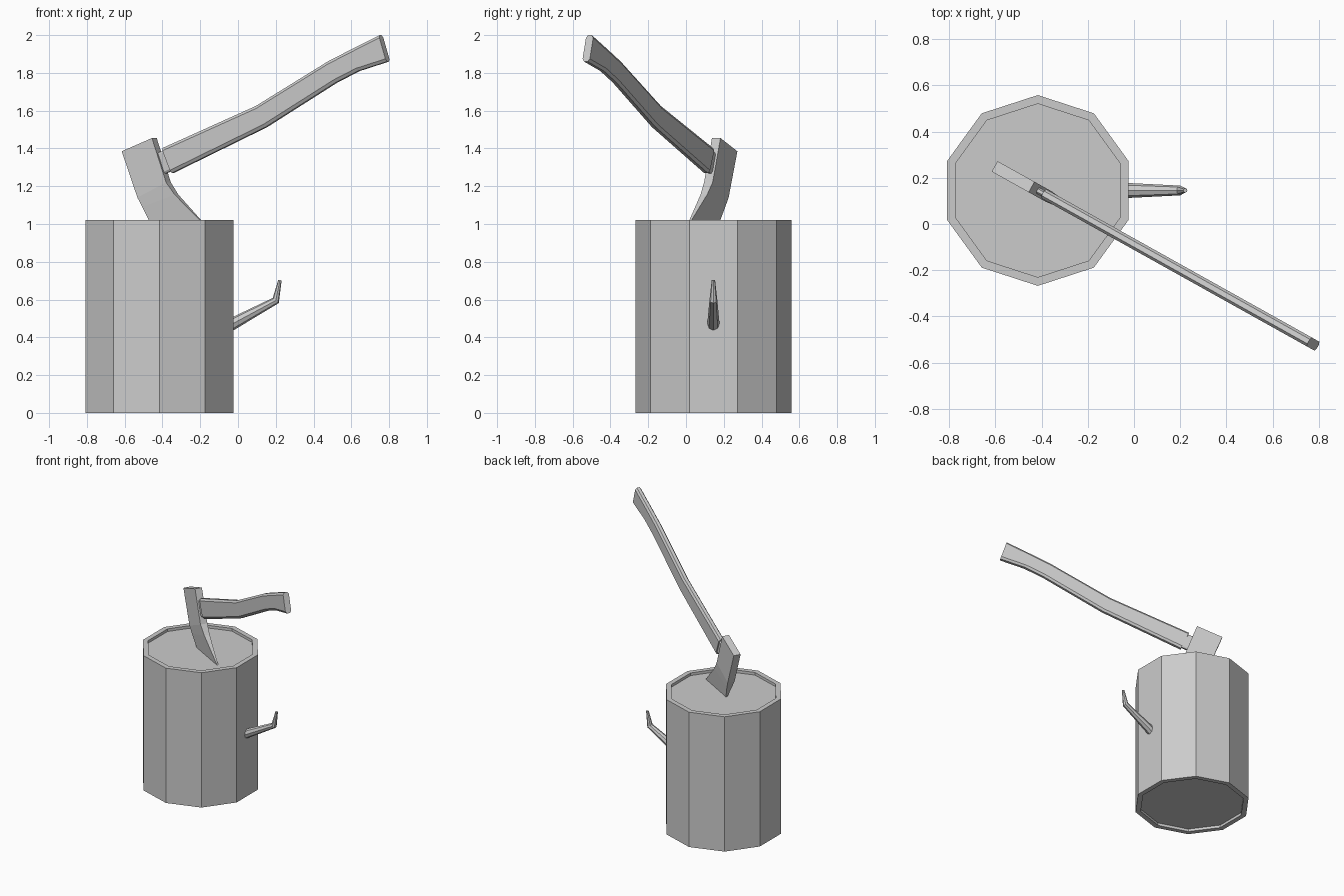
import bpy, bmesh, math
from mathutils import Vector

if "Cube" in bpy.data.objects:
    bpy.data.objects.remove(bpy.data.objects["Cube"])

CX, CY = -0.416, 0.145          # stump centre; the axe plane passes through it
U = Vector((0.873, -0.487, 0))  # axe direction seen from above
N = Vector((0.487, 0.873, 0))   # axe thickness direction


def loft(name, rings):
    """Skin a list of equal-length rings and cap both ends."""
    bm = bmesh.new()
    vs = [[bm.verts.new(p) for p in r] for r in rings]
    n = len(rings[0])
    for a, b in zip(vs, vs[1:]):
        for i in range(n):
            j = (i + 1) % n
            bm.faces.new((a[i], a[j], b[j], b[i]))
    bm.faces.new(vs[0][::-1])
    bm.faces.new(vs[-1])
    bmesh.ops.recalc_face_normals(bm, faces=bm.faces)
    me = bpy.data.meshes.new(name)
    bm.to_mesh(me)
    bm.free()
    ob = bpy.data.objects.new(name, me)
    bpy.context.collection.objects.link(ob)
    return ob


def axe_point(x, z, t):
    """Point in the axe plane at front-view position x, z, offset t sideways."""
    p = Vector((CX, CY, z)) + U * ((x - CX) / U.x) + N * t
    return p


def decagon(r, z):
    return [(CX + r * math.cos(math.radians(90 + 36 * i)),
             CY + r * math.sin(math.radians(90 + 36 * i)), z) for i in range(10)]


def oval_section(top, bottom, w, bevel):
    """Flat-sided section with bevelled corners between two profile points."""
    t, b = Vector(top), Vector(bottom)
    d = (t - b).normalized() * bevel
    k = w * 0.5
    prof = [(t, k), (t - d, w), (b + d, w), (b, k),
            (b, -k), (b + d, -w), (t - d, -w), (t, -k)]
    return [axe_point(p.x, p.y, s) for p, s in prof]


# Stump with recessed ends
loft("stump", [decagon(0.375, 0.02), decagon(0.375, 0), decagon(0.4125, 0),
               decagon(0.4125, 1.02), decagon(0.375, 1.02), decagon(0.375, 1.0)])

# Bent twig on the side of the stump
rings = []
for x, z, r, tilt in [(-0.06, 0.455, 0.034, 30), (0.2, 0.595, 0.021, 50), (0.222, 0.703, 0.009, 78)]:
    a = math.radians(tilt)
    up = Vector((-math.sin(a), 0, math.cos(a)))
    rings.append([Vector((x, CY, z)) + r * (math.cos(i * math.pi / 4) * up
                  + math.sin(i * math.pi / 4) * Vector((0, 1, 0))) for i in range(8)])
loft("twig", rings)

# Axe head: rows of back x, z, front x, z, half thickness
rows = [(-0.603, 1.385, -0.443, 1.455, 0.026),
        (-0.520, 1.140, -0.368, 1.220, 0.026),
        (-0.497, 1.090, -0.325, 1.155, 0.020),
        (-0.450, 0.980, -0.165, 0.985, 0.003)]
loft("axe_head", [[axe_point(xb, zb, -t), axe_point(xf, zf, -t),
                   axe_point(xf, zf, t), axe_point(xb, zb, t)]
                  for xb, zb, xf, zf, t in rows])

# Narrow peg joining handle and head
loft("handle_peg", [oval_section((-0.46, 1.365), (-0.41, 1.255), 0.014, 0.01),
                    oval_section((-0.37, 1.395), (-0.32, 1.295), 0.014, 0.01)])

# Curved handle: top and bottom profile points
stations = [((-0.395, 1.402), (-0.345, 1.270)),
            ((0.100, 1.625), (0.150, 1.513)),
            ((0.480, 1.860), (0.520, 1.748)),
            ((0.600, 1.922), (0.640, 1.810)),
            ((0.755, 2.000), (0.795, 1.860))]
loft("handle", [oval_section(t, b, 0.022, 0.015) for t, b in stations])
